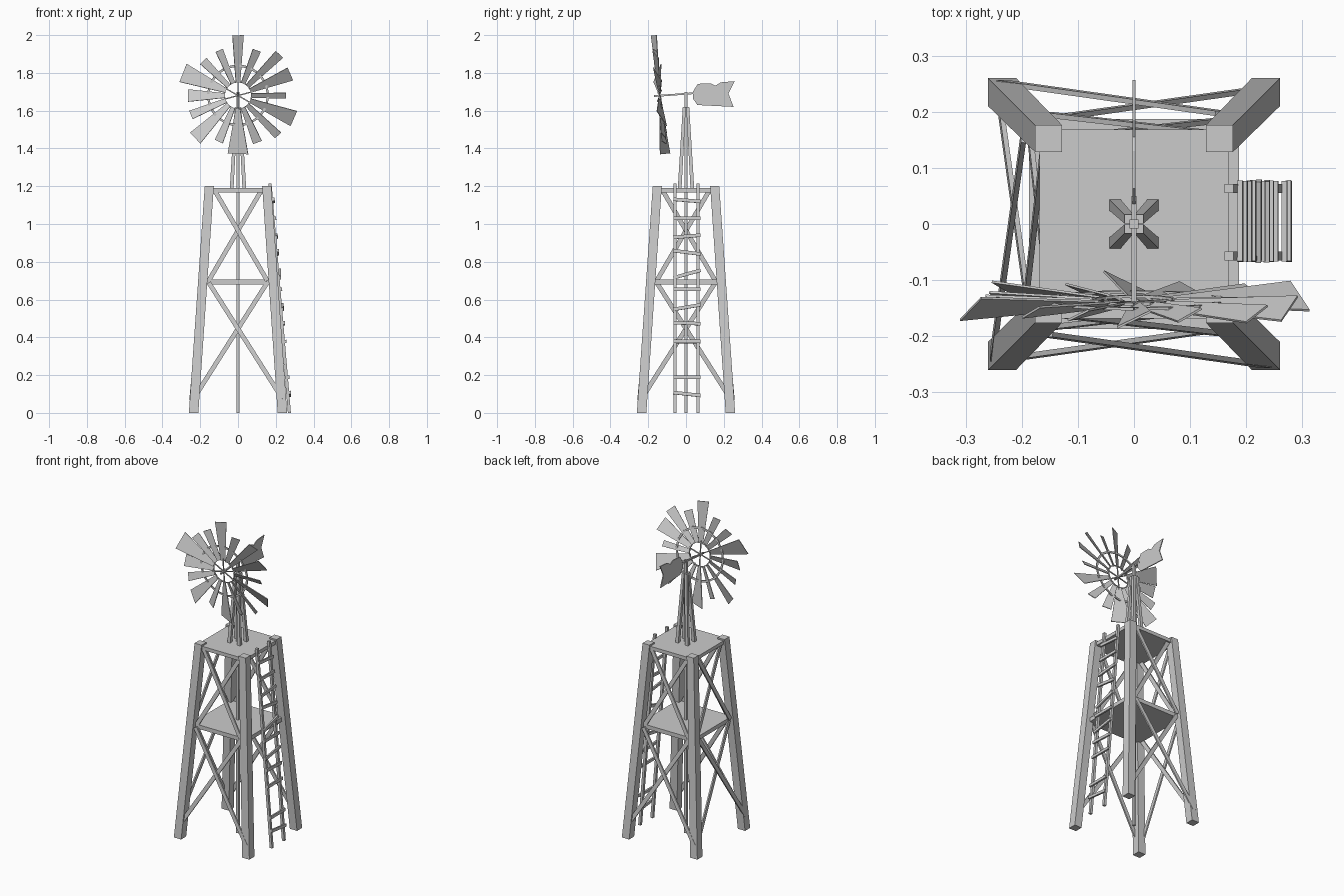
import bpy, bmesh, math
from mathutils import Vector, Matrix

if "Cube" in bpy.data.objects:
    bpy.data.objects.remove(bpy.data.objects["Cube"])


def loft(name, ring_a, ring_b):
    """Closed solid between two matching outlines."""
    bm = bmesh.new()
    a = [bm.verts.new(p) for p in ring_a]
    b = [bm.verts.new(p) for p in ring_b]
    n = len(a)
    bm.faces.new(a[::-1])
    bm.faces.new(b)
    for i in range(n):
        j = (i + 1) % n
        bm.faces.new((a[i], a[j], b[j], b[i]))
    bmesh.ops.recalc_face_normals(bm, faces=bm.faces)
    me = bpy.data.meshes.new(name)
    bm.to_mesh(me)
    bm.free()
    ob = bpy.data.objects.new(name, me)
    bpy.context.collection.objects.link(ob)
    return ob


def square(x, y, z, hx, hy=None):
    hy = hy or hx
    return [Vector((x + sx * hx, y + sy * hy, z))
            for sx, sy in ((-1, -1), (1, -1), (1, 1), (-1, 1))]


def beam(name, p, q, width, depth, normal):
    """Rectangular bar from p to q; depth is measured along normal."""
    p, q, n = Vector(p), Vector(q), Vector(normal)
    s = (q - p).cross(n).normalized()
    n = s.cross(q - p).normalized()
    off = [s * a * width / 2 + n * b * depth / 2
           for a, b in ((-1, -1), (1, -1), (1, 1), (-1, 1))]
    return loft(name, [p + o for o in off], [q + o for o in off])


# Tower legs and the slim mast legs above them
for sx in (-1, 1):
    for sy in (-1, 1):
        loft("tower_leg", square(sx * .235, sy * .235, 0, .025),
             square(sx * .152, sy * .152, 1.2, .024))
        loft("mast_leg", square(sx * .034, sy * .034, 1.18, .010),
             square(sx * .009, sy * .009, 1.62, .008))

# Platforms and centre pole
loft("top_platform", square(0, 0, 1.168, .168), square(0, 0, 1.19, .168))
loft("middle_platform", square(0, 0, .68, .187), square(0, 0, .705, .187))
loft("centre_pole", square(0, 0, 0, .008), square(0, 0, 1.7, .008))

# Crossed braces on front, back and left (the ladder side stays open)
for k in (0, 2, 3):
    rot = Matrix.Rotation(k * math.pi / 2, 3, 'Z')
    for s in (-1, 1):
        o = .005 * s
        for p, q in (((-.235 * s, -.247 + o, .075), (.155 * s, -.192 + o, .69)),
                     ((-.155 * s, -.190 + o, .70), (.125 * s, -.158 + o, 1.18))):
            beam("cross_brace", rot @ Vector(p), rot @ Vector(q), .024, .009,
                 rot @ Vector((0, -1, 0)))

# Ladder with uneven rungs: (height, tilt), one rung missing
def rail_x(z):
    return .272 - .102 * z / 1.21


for y in (-.057, .063):
    beam("ladder_rail", (rail_x(0), y, 0), (rail_x(1.215), y, 1.215),
         .016, .016, (1, 0, 0))
for z, t in ((1.125, -.006), (1.03, 0), (.935, .006), (.85, -.009), (.735, .02),
             (.655, 0), (.56, .012), (.475, -.003), (.378, 0), (.188, 0), (.1, -.008)):
    x = rail_x(z) + .012
    beam("ladder_rung", (x, -.067, z - t), (x, .077, z + t), .018, .010, (1, 0, .08))

# Rotor frame: tilted disc, local x right, z up, y back
tilt = Matrix.Translation((0, -.14, 1.68)) @ Matrix.Rotation(math.radians(5.4), 4, 'X')


def spin(a):
    return Matrix.Rotation(-a, 4, 'Y')


# Sixteen pitched blades: (length, tip width), counter-clockwise from the right
blades = [(.255, .036), (.30, .085), (.31, .06), (.26, .05),
          (.32, .066), (.26, .045), (.26, .05), (.315, .11),
          (.265, .07), (.27, .05), (.32, .085), (.265, .05),
          (.31, .12), (.27, .055), (.30, .05), (.32, .10)]
pitch = Matrix.Rotation(math.radians(26), 4, 'X')
for i, (r, w) in enumerate(blades):
    outline = [(.07, -.013), (r, -w / 2), (r, w / 2), (.07, .013)]
    blade = loft("blade", [(x, -.002, z) for x, z in outline],
                 [(x, .002, z) for x, z in outline])
    blade.data.transform(tilt @ spin(i * math.pi / 8) @ pitch)

# Thin support ring behind the blades, and hub spokes
for i in range(16):
    a, b = i * math.pi / 8, (i + 1) * math.pi / 8
    for r, w in ((.16, .012), (.073, .006)):
        seg = beam("rotor_ring", (r * math.cos(a), .004, r * math.sin(a)),
                   (r * math.cos(b), .004, r * math.sin(b)), w, .005, (0, 1, 0))
        seg.data.transform(tilt)
for d in (15, 90, 150):
    c, s = .085 * math.cos(math.radians(d)), .085 * math.sin(math.radians(d))
    beam("hub_spoke", (-c, 0, -s), (c, 0, s), .006, .005, (0, 1, 0)).data.transform(tilt)

# Rotor shaft and tail vane
beam("rotor_shaft", (0, -.17, 1.677), (0, .05, 1.693), .009, .009, (1, 0, 0))
vane = [(.036, 1.70), (.063, 1.742), (.13, 1.745), (.155, 1.732), (.185, 1.75),
        (.257, 1.756), (.225, 1.69), (.252, 1.62), (.06, 1.63), (.036, 1.665)]
loft("tail_vane", [(-.003, y, z) for y, z in vane], [(.003, y, z) for y, z in vane])
